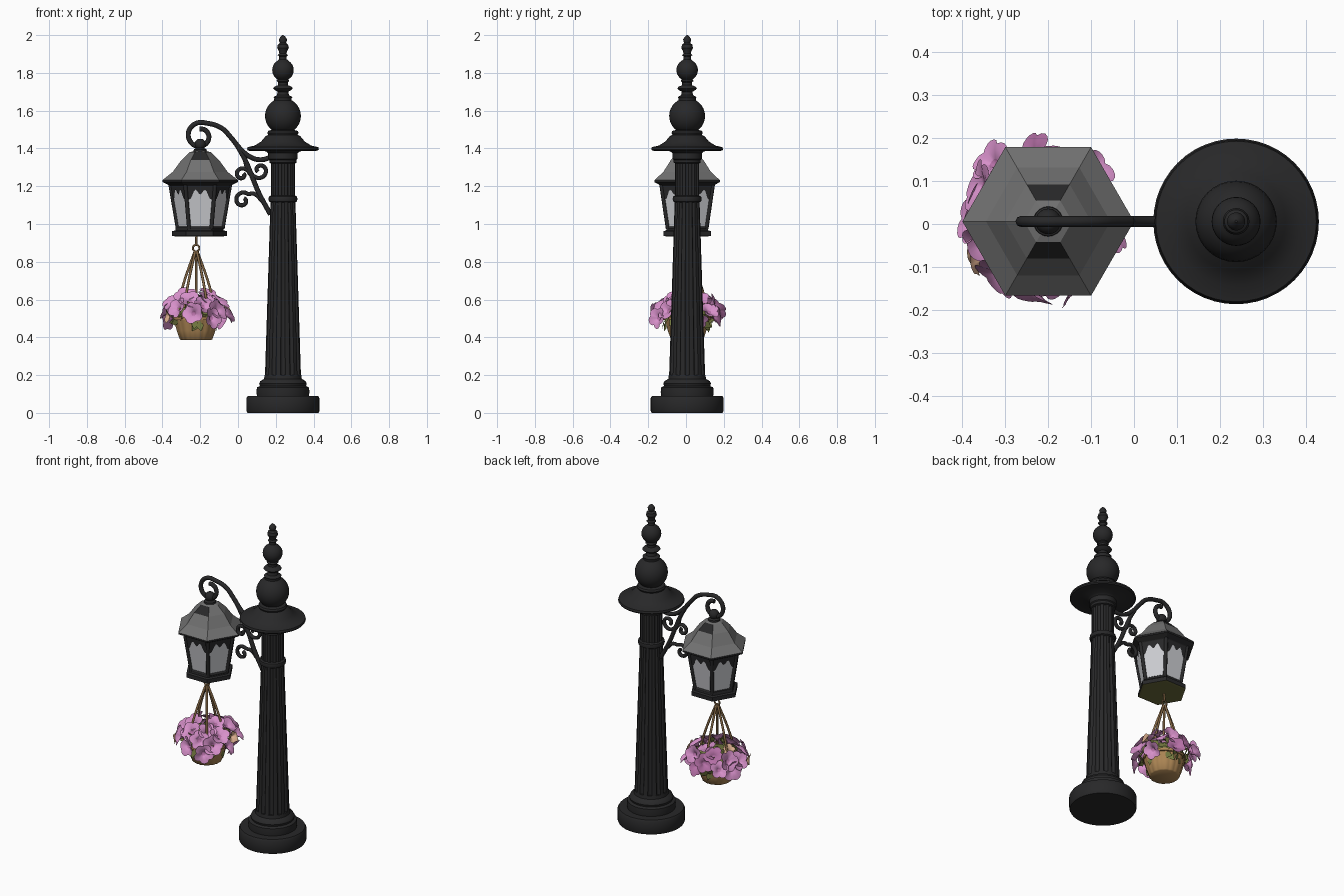
import bpy, bmesh, math, random
from mathutils import Vector

if "Cube" in bpy.data.objects:
    bpy.data.objects.remove(bpy.data.objects["Cube"])
random.seed(4)
PX, LX, BX, Y = 0.238, -0.2, -0.222, 0.006   # post, lantern, basket axes


def mat(name, r, g, b):
    m = bpy.data.materials.new(name)
    m.diffuse_color = (r, g, b, 1)
    m.use_nodes = True
    m.node_tree.nodes["Principled BSDF"].inputs["Base Color"].default_value = m.diffuse_color
    return m


IRON = mat("black iron", .021, .021, .022)
ROOF = mat("grey roof", .165, .165, .165)
GLASS = mat("pale glass", .60, .61, .64)
OLIVE = mat("olive underside", .15, .145, .045)
WOOD = mat("basket wood", .42, .24, .09)
ROPE = mat("rope", .24, .14, .06)
PINK = mat("pink petals", .68, .28, .59)
PLUM = mat("dark pink petals", .46, .16, .38)
PEACH = mat("peach petals", .70, .42, .27)
LEAF = mat("leaf green", .17, .19, .05)


def finish(name, bm, mats, smooth=None, fix=True):
    if fix:
        bmesh.ops.recalc_face_normals(bm, faces=bm.faces)
    me = bpy.data.meshes.new(name)
    bm.to_mesh(me)
    bm.free()
    for m in mats:
        me.materials.append(m)
    ob = bpy.data.objects.new(name, me)
    bpy.context.collection.objects.link(ob)
    if smooth:
        bpy.ops.object.select_all(action='DESELECT')
        ob.select_set(True)
        bpy.context.view_layer.objects.active = ob
        bpy.ops.object.shade_smooth_by_angle(angle=math.radians(smooth))
    return ob


def lathe(name, prof, n, cx, mats, smooth=40, flutes=0, depth=0.0, rule=None):
    """Turn (radius, z) points; optional grooves cut around the outside."""
    bm = bmesh.new()
    rings = []
    for r, z in prof:
        ring = []
        for i in range(n):
            a = 2 * math.pi * i / n
            k = 1 - depth * max(0, math.cos(flutes * a)) ** .6 if flutes else 1
            ring.append(bm.verts.new((cx + r * k * math.cos(a), Y + r * k * math.sin(a), z)))
        rings.append(ring)
    for a, b in zip(rings, rings[1:]):
        for i in range(n):
            bm.faces.new((a[i], a[(i + 1) % n], b[(i + 1) % n], b[i]))
    bm.faces.new(rings[0][::-1])
    bm.faces.new(rings[-1])
    bmesh.ops.recalc_face_normals(bm, faces=bm.faces)
    if rule:
        for f in bm.faces:
            f.material_index = rule(f.calc_center_median(), f.normal)
    return finish(name, bm, mats, smooth)


def ball(r, zc, z0, z1, n=10):
    t0, t1 = math.asin((z0 - zc) / r), math.asin((z1 - zc) / r)
    ts = [t0 + (t1 - t0) * i / n for i in range(n + 1)]
    return [(r * math.cos(t), zc + r * math.sin(t)) for t in ts]


def tube(name, pts, r, m, smooth=True, cyclic=False):
    cu = bpy.data.curves.new(name, 'CURVE')
    cu.dimensions = '3D'
    cu.bevel_depth, cu.bevel_resolution, cu.use_fill_caps = r, 2, True
    cu.resolution_u = 4
    s = cu.splines.new('BEZIER')
    s.bezier_points.add(len(pts) - 1)
    for b, p in zip(s.bezier_points, pts):
        b.co = p
        b.handle_left_type = b.handle_right_type = 'AUTO' if smooth else 'VECTOR'
    s.use_cyclic_u = cyclic
    ob = bpy.data.objects.new(name, cu)
    bpy.context.collection.objects.link(ob)
    cu.materials.append(m)
    bpy.ops.object.select_all(action='DESELECT')
    ob.select_set(True)
    bpy.context.view_layer.objects.active = ob
    bpy.ops.object.convert(target='MESH')


def spiral(cx, cz, r0, r1, a0, a1, n=16):
    out = []
    for i in range(n + 1):
        t = i / n
        a, r = math.radians(a0 + (a1 - a0) * t), r0 + (r1 - r0) * t
        out.append((cx + r * math.cos(a), Y, cz + r * math.sin(a)))
    return out


# Post: base, fluted shafts, collar, finial
lathe("post_base", [(.188, 0), (.193, .01), (.193, .078), (.186, .09), (.138, .09), (.14, .11), (.138, .135),
                    (.122, .142), (.126, .155), (.12, .168), (.1, .18), (.097, .2)], 48, PX, [IRON])
lathe("post_shaft", [(.097, .19), (.095, .23), (.067, 1.1), (.066, 1.13)], 96, PX, [IRON], 50, 12, .12)
lathe("post_ring", [(.066, 1.115), (.074, 1.12), (.077, 1.132), (.074, 1.145), (.066, 1.15)], 48, PX, [IRON])
lathe("upper_shaft", [(.064, 1.14), (.064, 1.34)], 96, PX, [IRON], 50, 12, .12)
lathe("post_collar", [(.062, 1.32), (.072, 1.325), (.072, 1.34), (.078, 1.345), (.078, 1.375), (.09, 1.385),
                      (.185, 1.388), (.19, 1.395), (.187, 1.407), (.15, 1.415), (.115, 1.437), (.092, 1.465),
                      (.078, 1.472), (.083, 1.482), (.078, 1.493), (.05, 1.5)], 48, PX, [IRON])
lathe("finial", ball(.095, 1.572, 1.49, 1.655) + [(.046, 1.665), (.05, 1.672), (.032, 1.682), (.028, 1.7),
      (.045, 1.71), (.052, 1.718), (.045, 1.727), (.026, 1.735), (.026, 1.75), (.034, 1.757)]
      + ball(.057, 1.815, 1.766, 1.864) + [(.02, 1.872), (.02, 1.888), (.028, 1.893), (.019, 1.902), (.022, 1.915),
      (.031, 1.932), (.027, 1.95), (.016, 1.958), (.02, 1.968), (.021, 1.978), (.014, 1.99), (.003, 2.0)],
      32, PX, [IRON])

# Scrolled arm and brace
hook = spiral(-.2, 1.466, .036, .074, 455, 70, 18)
tube("hanging_arm", hook + [(-.09, Y, 1.51), (-.035, Y, 1.455), (.01, Y, 1.4), (.065, Y, 1.355),
                            (.12, Y, 1.34), (.18, Y, 1.355)], .013, IRON)
tube("arm_brace", [(-.01, Y, 1.425), (.035, Y, 1.345), (.075, Y, 1.25), (.11, Y, 1.165), (.172, Y, 1.05)], .013, IRON)
tube("upper_scroll", [(.035, Y, 1.345), (.06, Y, 1.27)] + spiral(.115, 1.285, .045, .012, 225, 580, 12), .011, IRON)
tube("middle_scroll", [(.09, Y, 1.215), (.07, Y, 1.27)] + spiral(.02, 1.262, .035, .01, 50, 400, 12), .011, IRON)
tube("lower_scroll", [(.13, Y, 1.12), (.085, Y, 1.16)] + spiral(.025, 1.125, .045, .012, 50, 420, 12), .011, IRON)

# Lantern: roof, cap, base
lathe("lantern_roof", [(.15, 1.19), (.165, 1.205), (.2, 1.222), (.2, 1.232), (.145, 1.276), (.1, 1.338), (.056, 1.38),
                       (.035, 1.386)], 6, LX, [IRON, ROOF], None,
      rule=lambda c, n: 0 if n.z < .2 or (1.34 < c.z < 1.379 and abs(c.y - Y) > .05) else 1)
lathe("lantern_cap", [(.036, 1.375), (.034, 1.395), (.02, 1.402)] + ball(.03, 1.422, 1.4, 1.449), 20, LX, [IRON])
lathe("lantern_base", [(.13, .935), (.145, .937), (.145, .962), (.128, .966), (.125, .985)], 6, LX - .004,
      [IRON, OLIVE], None, rule=lambda c, n: 1 if n.z < -.5 else 0)

# Lantern: glass, corner bars, rails, lacework
ZB, ZT, RB, RT = .975, 1.21, .118, .158
lathe("lantern_glass", [(RB, ZB), (RT, ZT)], 6, LX, [GLASS], None)


def corner(i, v, out=0.0):
    a, r = math.pi / 3 * i, RB + (RT - RB) * v + out
    return Vector((LX + r * math.cos(a), Y + r * math.sin(a), ZB + (ZT - ZB) * v))


for i in range(6):
    tube("lantern_corner_bar", [corner(i, 0), corner(i, 1)], .011, IRON, False)
    tube("lantern_lower_rail", [corner(i, .02), corner(i + 1, .02)], .008, IRON, False)
bm = bmesh.new()
N = 18
for i in range(6):
    prev = None
    for j in range(N + 1):
        u = j / N
        e = abs(2 * u - 1)
        low = .83 - .3 * e ** 3 + .06 * math.cos(6 * math.pi * u)
        cur = [bm.verts.new(corner(i, v, .005).lerp(corner(i + 1, v, .005), u)) for v in (low, 1)]
        if prev:
            bm.faces.new((prev[0], cur[0], cur[1], prev[1]))
        prev = cur
finish("lantern_lacework", bm, [IRON])

# Basket with slats, rim, hanging ropes and ring
lathe("basket", [(.08, .385), (.087, .39), (.103, .435), (.12, .5), (.112, .505)], 96, BX, [WOOD], 40, 16, .025)
lathe("basket_rim", [(.112, .49), (.124, .492), (.124, .508), (.112, .51)], 32, BX, [WOOD])
tube("hanging_ring", spiral(BX, .872, .017, .017, 0, 315, 7), .005, ROPE, True, True)
tube("ring_cord", [(BX, Y, .885), (BX + .002, Y, .94)], .006, ROPE)
for k in range(5):
    a = 2 * math.pi * k / 5 + .3
    c, s = math.cos(a), math.sin(a)
    tube("basket_rope", [(BX + .006 * c, Y + .006 * s, .858), (BX + .065 * c, Y + .065 * s, .7),
                         (BX + .122 * c, Y + .122 * s, .5)], .007, ROPE)

# Foliage mound and leaves
lathe("foliage_mound", [(.112, .495), (.12, .52), (.105, .55), (.07, .575), (.01, .585)], 14, BX, [LEAF], None)


def frame(d):
    q = d.to_track_quat('Z', 'Y')
    return q @ Vector((1, 0, 0)), q @ Vector((0, 1, 0))


C = Vector((BX, Y, .515))
bm = bmesh.new()
for k in range(64):
    a, el = k * 2.39996, random.uniform(-.5, 1.2)
    d = Vector((math.cos(el) * math.cos(a), math.cos(el) * math.sin(a), math.sin(el)))
    p = C + Vector((d.x * .12, d.y * .12, d.z * .085))
    x, y = frame(d)
    t = random.uniform(0, 6.28)
    w = x * math.cos(t) + y * math.sin(t)
    l = (d.cross(w) + d * .5).normalized() * .06
    v = [bm.verts.new(q) for q in (p, p + l * .5 + w * .02, p + l, p + l * .5 - w * .02)]
    bm.faces.new(v)
finish("basket_leaves", bm, [LEAF], fix=False)

# Broad five-lobed flowers spread over the mound
bm = bmesh.new()
M, COUNT = 30, 27
for k in range(COUNT):
    sz = -.22 + 1.17 * (k + .5) / COUNT
    a = k * 2.39996 + .4
    h = math.sqrt(1 - sz * sz)
    d = Vector((h * math.cos(a), h * math.sin(a), sz))
    p = C + Vector((d.x * .16, d.y * .16, d.z * .115)) * random.uniform(.9, 1.08)
    d = (d + Vector([random.uniform(-.45, .45) for _ in range(3)])).normalized()
    x, y = frame(d)
    peach = k % 9 == 4
    R = .036 if peach else random.uniform(.054, .064)
    ph = random.uniform(0, 6)
    rows = []
    for f, lift in ((.22, .0), (.6, .012), (1, .016)):
        row = []
        for j in range(M):
            t = 2 * math.pi * j / M
            lobe = .72 + .28 * abs(math.cos(2.5 * t + ph)) ** .6
            r = R * f * (1 + (lobe - 1) * f)
            row.append(bm.verts.new(p + (x * math.cos(t) + y * math.sin(t)) * r
                                    + d * (lift + .006 * f * math.cos(2 * t + ph))))
        rows.append(row)
    throat = bm.verts.new(p - d * .02)
    for j in range(M):
        n = (j + 1) % M
        bm.faces.new((rows[0][j], rows[0][n], throat)).material_index = 2 if peach else 1
        for lo, hi in zip(rows, rows[1:]):
            f = bm.faces.new((lo[j], hi[j], hi[n], lo[n]))
            f.material_index = 2 if peach else (1 if k % 8 == 3 else 0)
finish("basket_flowers", bm, [PINK, PLUM, PEACH], 80, fix=False)
